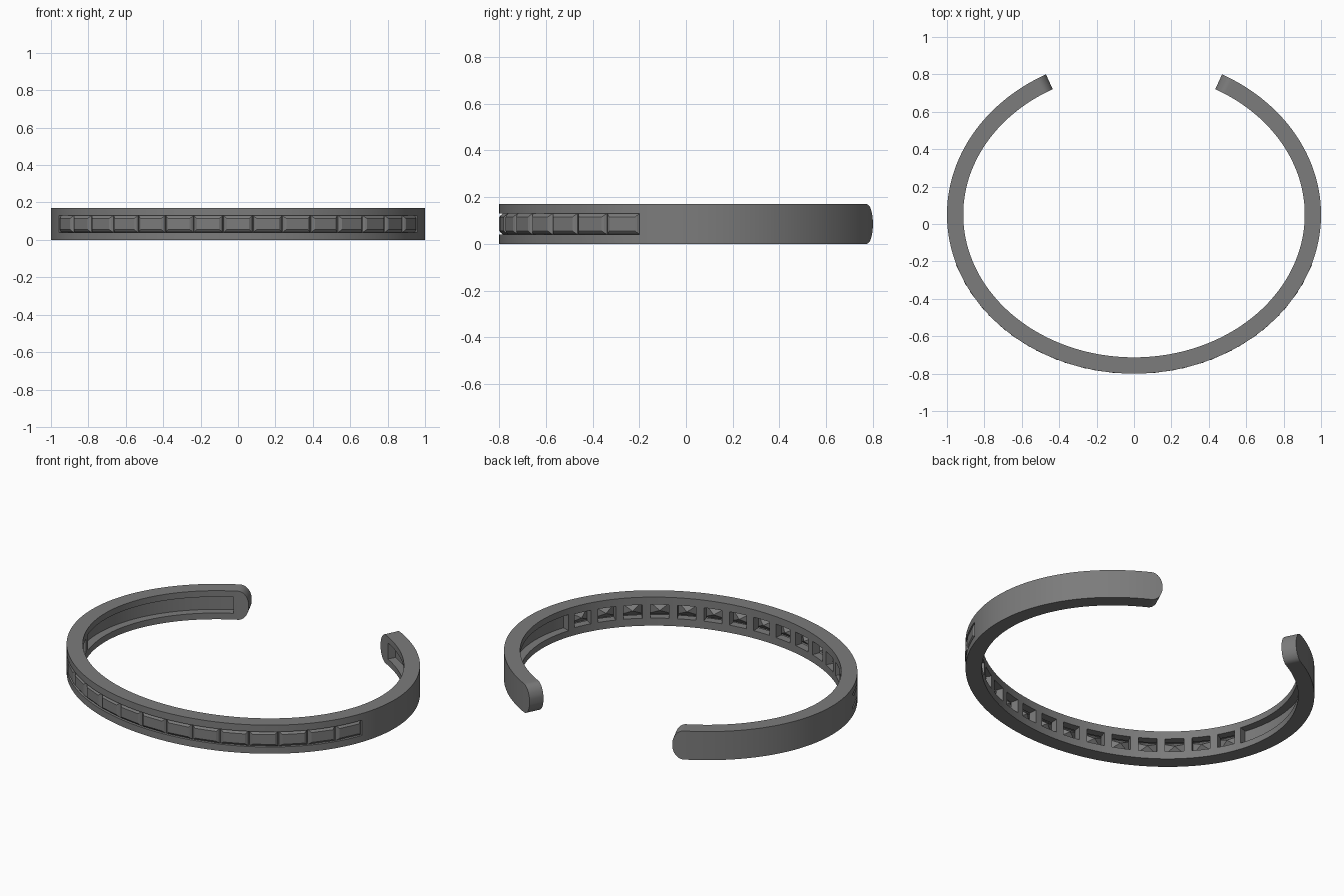
import bpy, bmesh, math
from mathutils import Vector

if "Cube" in bpy.data.objects:
    bpy.data.objects.remove(bpy.data.objects["Cube"], do_unlink=True)

# Main sizes
RX, RY, CY = 1.0, 0.85, 0.05
HEIGHT, THICK = 0.17, 0.087
MID = HEIGHT / 2
T_END = math.acos(-0.75 / RY)
PITCH, SIDE_STONES = 0.16, 7
CHANNEL = PITCH * (SIDE_STONES + 0.5)

# Arc length along the oval, measured from the front centre
STEPS = 3000
DT = T_END / STEPS
lengths = [0.0]
for i in range(STEPS):
    t = (i + 0.5) * DT
    lengths.append(lengths[-1] + DT * math.hypot(RX * math.cos(t), RY * math.sin(t)))
LENGTH = lengths[-1]


def frame(s):
    """Outer point, inward normal and tangent at arc length s."""
    i = next((k for k, v in enumerate(lengths) if v >= abs(s)), STEPS)
    t = math.copysign(i * DT, s)
    point = Vector((RX * math.sin(t), CY - RY * math.cos(t), 0))
    tangent = Vector((RX * math.cos(t), RY * math.sin(t), 0)).normalized()
    return point, Vector((-tangent.y, tangent.x, 0)), tangent


def spread(a, b, step=0.03):
    n = max(2, math.ceil(abs(b - a) / step))
    return [a + (b - a) * k / n for k in range(n + 1)]


def sweep(bm, stations, d0, d1):
    """Closed bar through (arc length, half height) stations, d0 to d1 deep."""
    rings = []
    for s, half in stations:
        p, n, _ = frame(s)
        corners = [(d0, -half), (d1, -half), (d1, half), (d0, half)]
        rings.append([bm.verts.new(p + n * d + Vector((0, 0, MID + z)))
                      for d, z in corners])
    for a, b in zip(rings, rings[1:]):
        for k in range(4):
            j = (k + 1) % 4
            bm.faces.new((a[k], a[j], b[j], b[k]))
    bm.faces.new(rings[0])
    bm.faces.new(rings[-1])


def bar(bm, a, b, half, d0, d1):
    sweep(bm, [(s, half) for s in spread(a, b)], d0, d1)


def finish(bm, name):
    bmesh.ops.recalc_face_normals(bm, faces=bm.faces)
    mesh = bpy.data.meshes.new(name)
    bm.to_mesh(mesh)
    bm.free()
    obj = bpy.data.objects.new(name, mesh)
    bpy.context.collection.objects.link(obj)
    mesh.materials.append(metal)
    return obj


metal = bpy.data.materials.new("dark_grey_metal")
metal.use_nodes = True
GREY = (0.2, 0.2, 0.2, 1)
metal.diffuse_color = GREY
metal.node_tree.nodes["Principled BSDF"].inputs["Base Color"].default_value = GREY

# Open band with rounded tips
TIP = 0.062
tip = []
for k in range(1, 11):
    a = math.radians(90 - 8 * k)
    tip.append((LENGTH - TIP + TIP * math.cos(a) / math.cos(math.radians(10)),
                MID * math.sin(a)))
body = [(s, MID) for s in spread(TIP - LENGTH, LENGTH - TIP)]
bm = bmesh.new()
sweep(bm, [(-s, h) for s, h in reversed(tip)] + body + tip, 0, THICK)
band = finish(bm, "band")

# Outer channel for the stones
bm = bmesh.new()
bar(bm, -CHANNEL, CHANNEL, 0.045, -0.03, 0.04)
channel = finish(bm, "channel_cutter")

# Openings behind each stone
bm = bmesh.new()
for i in range(-SIDE_STONES, SIDE_STONES + 1):
    bar(bm, i * PITCH - 0.056, i * PITCH + 0.056, 0.04, 0.03, THICK + 0.03)
windows = finish(bm, "window_cutter")

# Hollows inside the two arms
bm = bmesh.new()
for side in (-1, 1):
    bar(bm, side * (CHANNEL + 0.02), side * (LENGTH - 0.09), 0.048, 0.04, THICK + 0.03)
hollows = finish(bm, "hollow_cutter")

cutters = (channel, windows, hollows)
for cutter in cutters:
    cutter.hide_render = True
    cut = band.modifiers.new(cutter.name, 'BOOLEAN')
    cut.operation = 'DIFFERENCE'
    cut.solver = 'EXACT'
    cut.object = cutter
bpy.context.view_layer.update()
depsgraph = bpy.context.evaluated_depsgraph_get()
carved = bpy.data.meshes.new_from_object(band.evaluated_get(depsgraph))
band.modifiers.clear()
band.data = carved
for cutter in cutters:
    bpy.data.objects.remove(cutter, do_unlink=True)

bpy.ops.object.select_all(action='DESELECT')
band.select_set(True)
bpy.context.view_layer.objects.active = band
bpy.ops.object.shade_smooth_by_angle(angle=math.radians(30))

# Step-cut stones: (depth, half width, half height) from table to girdle
CUT = [(0.0, 0.06, 0.029), (0.006, 0.069, 0.037), (0.016, 0.077, 0.045), (0.024, 0.077, 0.045)]
bm = bmesh.new()
for i in range(-SIDE_STONES, SIDE_STONES + 1):
    p, n, u = frame(i * PITCH)
    rings = []
    for depth, w, h in CUT:
        rings.append([bm.verts.new(p + n * depth + u * (w * a) + Vector((0, 0, MID + h * b)))
                      for a, b in ((-1, -1), (1, -1), (1, 1), (-1, 1))])
    apex = bm.verts.new(p + n * 0.075 + Vector((0, 0, MID)))
    bm.faces.new(rings[0])
    for k in range(4):
        j = (k + 1) % 4
        for a, b in zip(rings, rings[1:]):
            bm.faces.new((a[k], a[j], b[j], b[k]))
        bm.faces.new((rings[-1][k], rings[-1][j], apex))
finish(bm, "stones")
